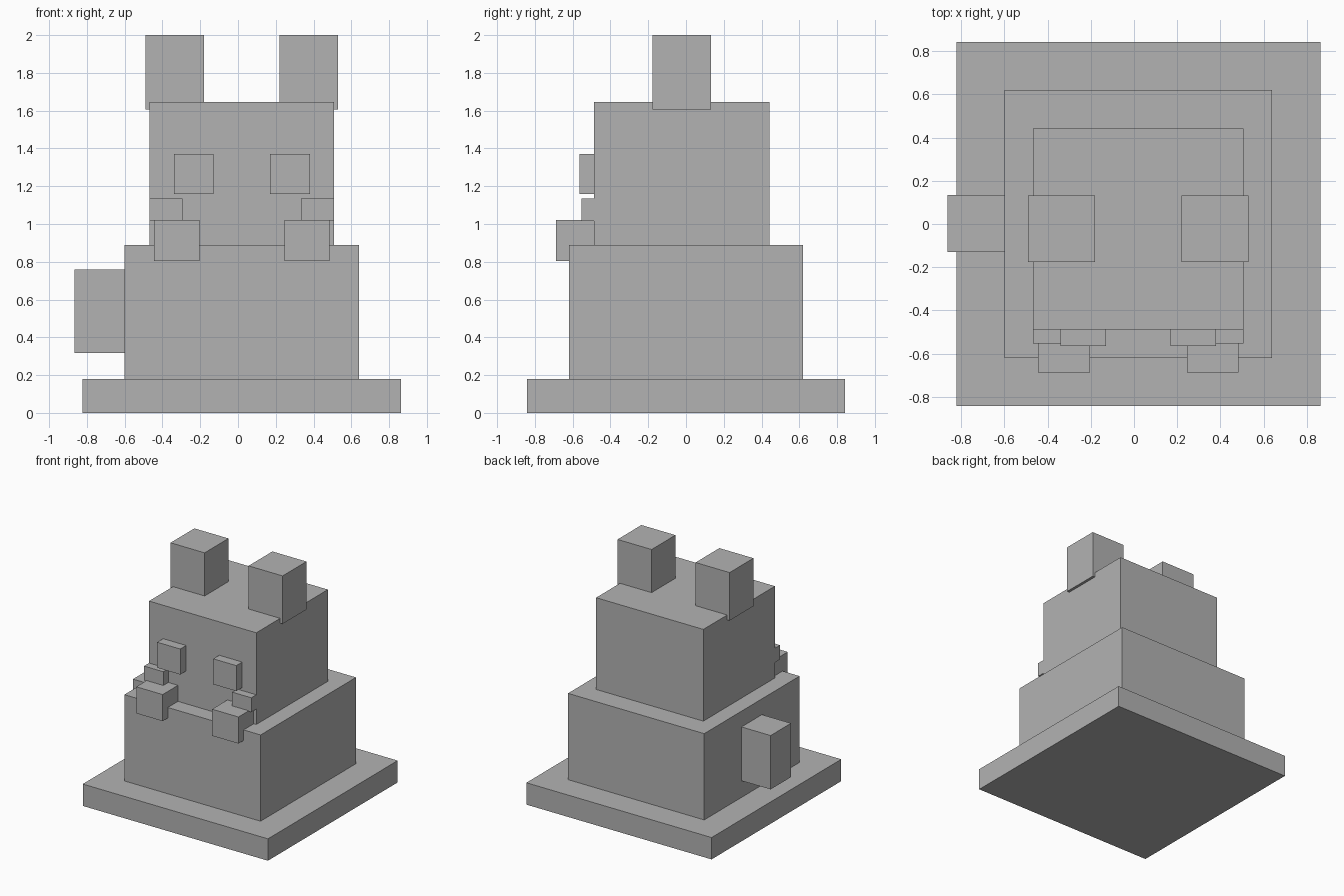
import bpy
import bmesh
from mathutils import Vector

if "Cube" in bpy.data.objects:
    bpy.data.objects.remove(bpy.data.objects["Cube"], do_unlink=True)

CENTRE = 0.02  # symmetry plane in x; the side block shifts the body off zero

# Single stone colour
stone = bpy.data.materials.new("stone_grey")
stone.use_nodes = True
colour = (0.45, 0.45, 0.45, 1)
stone.diffuse_color = colour
stone.node_tree.nodes["Principled BSDF"].inputs["Base Color"].default_value = colour


def block(name, x, y, z):
    """Flat-faced box spanning the given (min, max) ranges."""
    bm = bmesh.new()
    bmesh.ops.create_cube(bm, size=1)
    spans = (x, y, z)
    size = Vector([hi - lo for lo, hi in spans])
    middle = Vector([(lo + hi) / 2 for lo, hi in spans])
    bmesh.ops.scale(bm, vec=size, verts=bm.verts)
    bmesh.ops.translate(bm, vec=middle, verts=bm.verts)
    mesh = bpy.data.meshes.new(name)
    bm.to_mesh(mesh)
    bm.free()
    mesh.materials.append(stone)
    obj = bpy.data.objects.new(name, mesh)
    bpy.context.collection.objects.link(obj)
    return obj


def centred(name, half_width, y, z):
    block(name, (CENTRE - half_width, CENTRE + half_width), y, z)


def pair(name, inner, outer, y, z):
    """Left and right copies at the given distances from the symmetry plane."""
    block("left_" + name, (CENTRE + inner, CENTRE + outer), y, z)
    block("right_" + name, (CENTRE - outer, CENTRE - inner), y, z)


# Plinth, body and head
centred("base", 0.843, (-0.843, 0.843), (0, 0.18))
centred("body", 0.62, (-0.62, 0.62), (0.18, 0.89))
centred("head", 0.488, (-0.488, 0.443), (0.89, 1.645))

# Ears, eyes, cheeks and paws
pair("ear", 0.2, 0.51, (-0.177, 0.133), (1.605, 2))
pair("eye", 0.15, 0.36, (-0.565, -0.45), (1.16, 1.37))
pair("cheek", 0.313, 0.488, (-0.553, -0.45), (1.017, 1.135))
pair("paw", 0.225, 0.465, (-0.687, -0.45), (0.803, 1.022))

# Block on the right flank
block("side_block", (-0.865, -0.58), (-0.13, 0.135), (0.317, 0.76))
